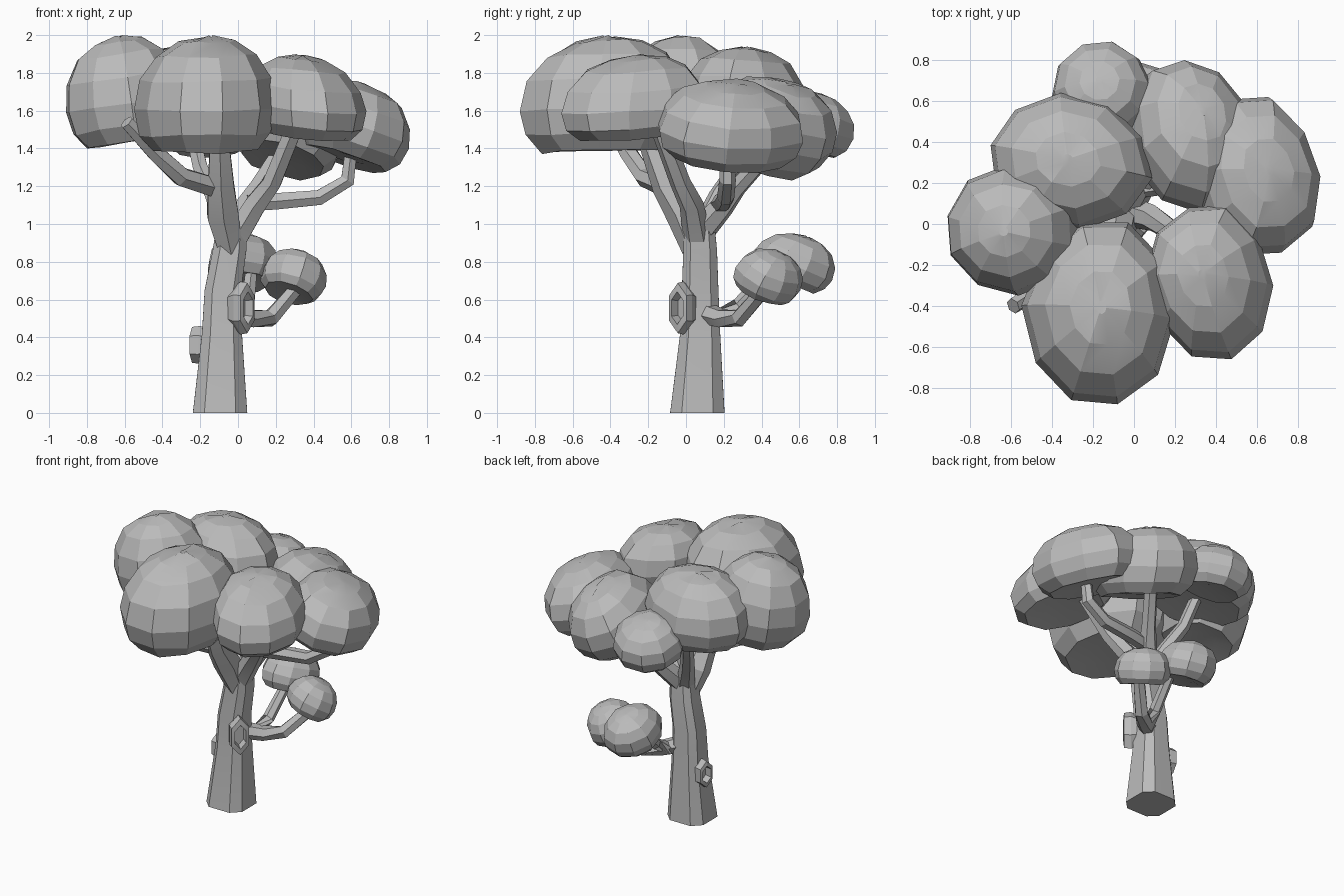
import bpy, bmesh, math, random
from mathutils import Vector, Matrix

cube = bpy.data.objects.get("Cube")
if cube:
    bpy.data.objects.remove(cube, do_unlink=True)

GREY = (0.5, 0.5, 0.5, 1)
UP = Vector((0, 0, 1))
mat = bpy.data.materials.new("plain grey")
mat.use_nodes = True
mat.diffuse_color = GREY
mat.node_tree.nodes["Principled BSDF"].inputs["Base Color"].default_value = GREY


def finish(name, bm, smooth=14):
    bmesh.ops.recalc_face_normals(bm, faces=bm.faces)
    mesh = bpy.data.meshes.new(name)
    bm.to_mesh(mesh)
    bm.free()
    mesh.materials.append(mat)
    obj = bpy.data.objects.new(name, mesh)
    bpy.context.collection.objects.link(obj)
    bpy.ops.object.select_all(action='DESELECT')
    obj.select_set(True)
    bpy.context.view_layer.objects.active = obj
    bpy.ops.object.shade_smooth_by_angle(angle=math.radians(smooth))


def skin_rings(rings):
    """Join equal rings of points with quads and cap both ends."""
    bm = bmesh.new()
    loops = [[bm.verts.new(p) for p in ring] for ring in rings]
    n = len(loops[0])
    for a, b in zip(loops, loops[1:]):
        for i in range(n):
            j = (i + 1) % n
            bm.faces.new((a[i], a[j], b[j], b[i]))
    bm.faces.new(loops[0])
    bm.faces.new(loops[-1])
    return bm


def limb(name, path, radii, sides=6, lobes=0.0):
    """Tapered, faceted tube along a path; lobes makes ridges along it."""
    pts = [Vector(p) for p in path]
    rings = []
    for k, p in enumerate(pts):
        d = (pts[min(k + 1, len(pts) - 1)] - pts[max(k - 1, 0)]).normalized()
        if lobes:
            d = UP
        u = Vector((0, 1, 0)) if abs(d.y) < 0.8 else Vector((1, 0, 0))
        u = (u - d * u.dot(d)).normalized()
        v = d.cross(u)
        ring = []
        for i in range(sides):
            a = math.tau * i / sides
            r = radii[k] * (1 + lobes * (1 if i % 3 else -1))
            ring.append(p + (u * math.cos(a) + v * math.sin(a)) * r)
        rings.append(ring)
    finish(name, skin_rings(rings), 20)


# Collar outline of a hollow knot: radius, distance out of the bark
COLLAR = [(0.75, -0.07), (1.0, 0.0), (0.95, 0.045), (0.62, 0.05), (0.55, 0.0)]


def knot(name, centre, facing, half_width, half_height):
    """Six-sided collar with a sunken mouth."""
    out = Vector(facing).normalized()
    side = UP.cross(out)
    angles = [math.tau * (i + 0.5) / 6 for i in range(6)]
    finish(name, skin_rings([
        [Vector(centre) + out * d + side * (r * half_width * math.cos(a))
         + UP * (r * half_height * math.sin(a)) for a in angles]
        for r, d in COLLAR]))


# Dome outline from the underside to the crown: radius, height
DOME = [(0.4, 0.03), (0.74, 0.0), (0.93, 0.15), (1.0, 0.37), (0.93, 0.62),
        (0.71, 0.84), (0.4, 0.96), (0.07, 1.0)]


def clump(name, lo, hi, tilt, wide, shift, seed, sides=10):
    """Leaf dome leaning outward; wide stretches it around the trunk,
    shift moves its crown inward, and it is fitted to a box."""
    rng = random.Random(seed)
    lo, hi = Vector(lo), Vector(hi)
    size, mid = hi - lo, (lo + hi) / 2
    out = Vector((mid.x, mid.y, 0)).normalized()
    side = UP.cross(out)
    lean = Matrix.Rotation(math.radians(tilt), 3, side)
    radius = (size.x + size.y) / 4
    wobble = [rng.uniform(0.96, 1.03) for _ in range(sides)]
    turn = rng.uniform(0, 1)
    rings = []
    for r, h in DOME:
        ring = []
        for i in range(sides):
            a = math.tau * (i + turn) / sides
            q = r * wobble[i] * radius
            ring.append(lean @ (out * (q * math.cos(a) - shift * radius * h * h)
                                + side * (q * math.sin(a) * wide)
                                + UP * ((h + rng.uniform(-0.015, 0.015)) * size.z * 0.85)))
        rings.append(ring)
    flat = [p for ring in rings for p in ring]
    for ax in range(3):
        a, b = min(p[ax] for p in flat), max(p[ax] for p in flat)
        for p in flat:
            p[ax] = lo[ax] + (p[ax] - a) / (b - a) * size[ax]
    finish(name, skin_rings(rings))


# Ridged trunk, flared at the foot
limb("trunk", [(-0.095, 0.06, 0), (-0.085, 0.075, 0.42), (-0.08, 0.075, 0.65),
               (-0.045, 0.075, 0.86), (-0.03, 0.07, 1.02)],
     [0.155, 0.114, 0.104, 0.096, 0.085], 12, 0.07)

# Main boughs
limb("front_bough", [(-0.04, 0.05, 0.86), (-0.08, -0.01, 1.05), (-0.09, -0.1, 1.2),
                     (-0.1, -0.22, 1.5)], [0.07, 0.095, 0.08, 0.052])
limb("left_bough", [(-0.08, -0.06, 1.18), (-0.3, -0.22, 1.25), (-0.43, -0.3, 1.37),
                    (-0.59, -0.4, 1.54)], [0.06, 0.055, 0.05, 0.04])
limb("right_bough", [(-0.02, 0.06, 0.92), (0.09, 0.03, 1.1), (0.18, -0.03, 1.22),
                     (0.31, -0.15, 1.54)], [0.075, 0.065, 0.055, 0.05])
limb("back_bough", [(-0.03, 0.07, 0.95), (0.04, 0.19, 1.09), (0.1, 0.27, 1.19),
                    (0.22, 0.44, 1.38)], [0.075, 0.065, 0.05, 0.045])
limb("side_bough", [(0.05, 0.18, 1.11), (0.2, 0.2, 1.12), (0.43, 0.21, 1.14),
                    (0.58, 0.22, 1.23), (0.6, 0.22, 1.4)],
     [0.05, 0.05, 0.046, 0.044, 0.036])
limb("rear_bough", [(-0.05, 0.08, 0.95), (-0.13, 0.17, 1.15), (-0.2, 0.27, 1.3),
                    (-0.25, 0.35, 1.52)], [0.065, 0.05, 0.044, 0.04])

# Low branch with a fork
limb("low_branch", [(-0.05, 0.1, 0.53), (0.07, 0.19, 0.5), (0.17, 0.28, 0.5),
                    (0.31, 0.42, 0.66)], [0.06, 0.052, 0.047, 0.04])
limb("low_branch_fork", [(0.02, 0.16, 0.5), (0.05, 0.28, 0.57), (0.07, 0.45, 0.75)],
     [0.045, 0.04, 0.035])

# Hollow knots in the bark
knot("front_knot", (0.015, -0.015, 0.555), (0.75, -0.62, 0), 0.072, 0.14)
knot("side_knot", (-0.2, 0.1, 0.36), (-1, 0.25, 0), 0.065, 0.1)

# Leaf clumps: low corner, high corner, lean, stretch, crown shift
CLUMPS = {
    "leaves_front": ((-0.55, -0.88, 1.37), (0.2, 0.01, 2.0), 2, 1, 0.1),
    "leaves_left": ((-0.91, -0.35, 1.4), (-0.27, 0.29, 2.0), 8, 1, 0),
    "leaves_rear_left": ((-0.7, -0.03, 1.45), (0.09, 0.64, 1.94), 4, 0.95, 0),
    "leaves_back": ((-0.4, 0.42, 1.35), (0.09, 0.89, 1.71), 16, 1, 0),
    "leaves_rear_right": ((-0.02, 0.06, 1.23), (0.57, 0.8, 1.78), 27, 1.1, 0),
    "leaves_right": ((0.28, -0.15, 1.27), (0.91, 0.62, 1.77), 18, 1.2, 0),
    "leaves_front_right": ((0.05, -0.66, 1.44), (0.68, 0.09, 1.9), 6, 0.92, 0.25),
    "leaves_low": ((0.12, 0.25, 0.57), (0.47, 0.62, 0.87), 30, 1.15, 0),
    "leaves_low_back": ((-0.16, 0.35, 0.63), (0.21, 0.79, 0.95), 24, 1.1, 0),
}
for seed, (name, (lo, hi, tilt, wide, shift)) in enumerate(CLUMPS.items()):
    clump(name, lo, hi, tilt, wide, shift, seed + 3)
